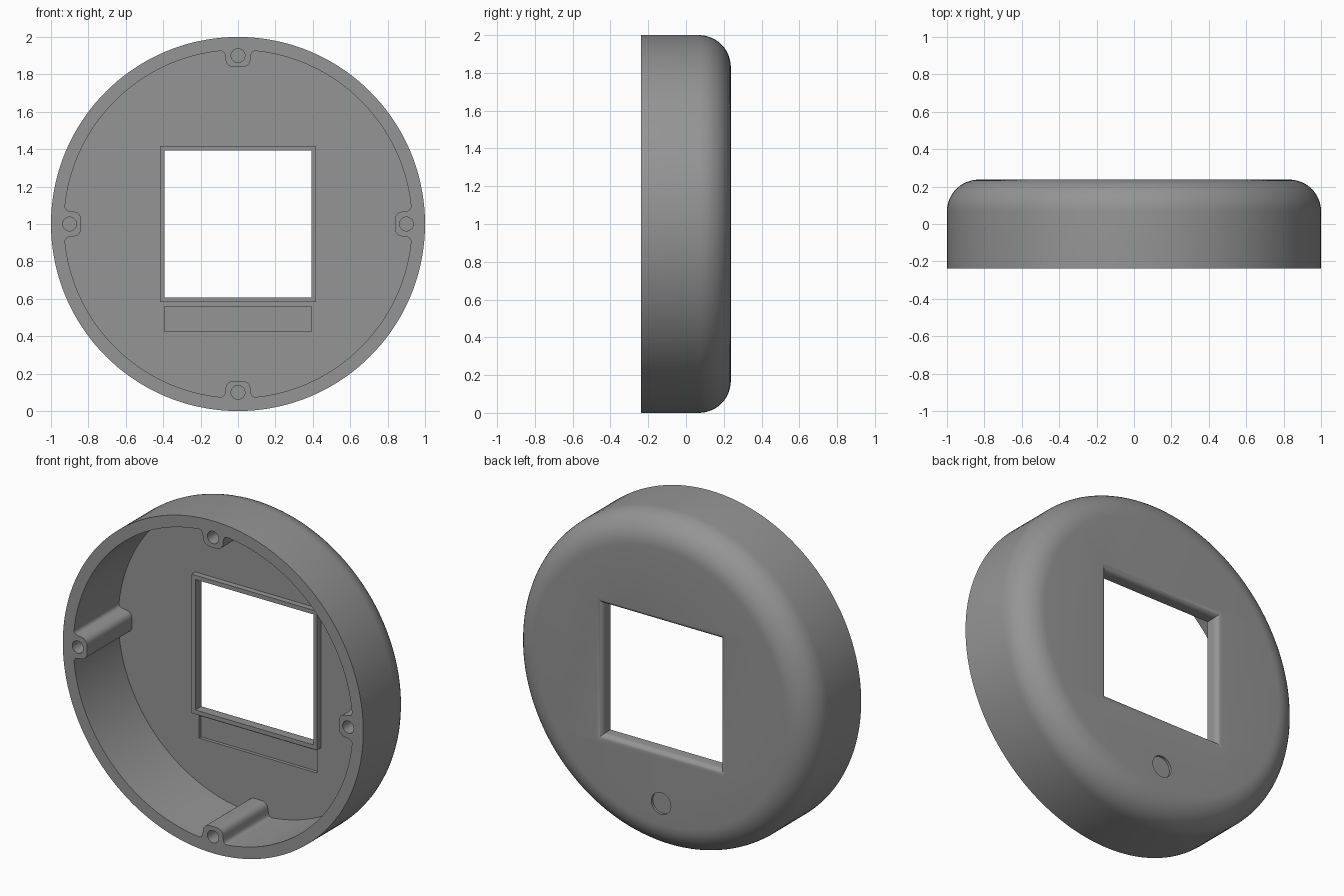
import bpy, bmesh, math
from mathutils import Vector

if "Cube" in bpy.data.objects:
    bpy.data.objects.remove(bpy.data.objects["Cube"])

BACK, FRONT, FLOOR = 0.2375, -0.2375, 0.19
CZ = 1.0  # height of the housing axis

grey = bpy.data.materials.new("plain grey")
grey.diffuse_color = (0.3, 0.3, 0.3, 1)
grey.use_nodes = True
grey.node_tree.nodes["Principled BSDF"].inputs["Base Color"].default_value = grey.diffuse_color


def loft(name, sections):
    """Closed solid through sections [(list of (x, z), y), ...]."""
    bm = bmesh.new()
    rings = [[bm.verts.new((x, y, z + CZ)) for x, z in pts] for pts, y in sections]
    n = len(rings[0])
    for a, b in zip(rings, rings[1:]):
        for i in range(n):
            j = (i + 1) % n
            bm.faces.new((a[i], a[j], b[j], b[i]))
    bm.faces.new(rings[0][::-1])
    bm.faces.new(rings[-1])
    bmesh.ops.recalc_face_normals(bm, faces=bm.faces)
    me = bpy.data.meshes.new(name)
    bm.to_mesh(me)
    bm.free()
    me.materials.append(grey)
    ob = bpy.data.objects.new(name, me)
    bpy.context.collection.objects.link(ob)
    return ob


def circle(r, n, cx=0, cz=0):
    return [(cx + r * math.cos(2 * math.pi * i / n), cz + r * math.sin(2 * math.pi * i / n))
            for i in range(n)]


def rect(x0, x1, z0, z1):
    return [(x0, z0), (x1, z0), (x1, z1), (x0, z1)]


def square(h):
    return rect(-h, h, -h, h)


def combine(target, tool, operation='DIFFERENCE'):
    mod = target.modifiers.new("cut", 'BOOLEAN')
    mod.operation, mod.object, mod.solver = operation, tool, 'EXACT'
    dg = bpy.context.evaluated_depsgraph_get()
    me = bpy.data.meshes.new_from_object(target.evaluated_get(dg))
    target.modifiers.clear()
    target.data = me
    bpy.data.objects.remove(tool)


# Round shell with a rounded back edge
R = 0.17
sections = [(circle(1, 144), FRONT)]
for i in range(13):
    t = math.pi / 2 * i / 12
    sections.append((circle(1 - R + R * math.cos(t), 144), BACK - R + R * math.sin(t)))
housing = loft("round_housing", sections)

# Cavity outline: circular wall interrupted by four screw bosses
half = [(0.092, 0.9255), (0.082, 0.923), (0.074, 0.916), (0.070, 0.906), (0.067, 0.885)]
for i in range(1, 7):  # rounded boss nose
    t = math.pi / 2 * i / 6
    half.append((0.025 + 0.041 * math.cos(t), 0.88 - 0.041 * math.sin(t)))
notch = half + [(-a, r) for a, r in reversed(half)]
outline = []
for k in range(4):
    ang = k * math.pi / 2
    c, s = math.cos(ang), math.sin(ang)
    outline += [(r * c + a * s, r * s - a * c) for a, r in notch]
    for i in range(1, 32):  # wall arc to the next boss
        t = ang + 0.1 + (math.pi / 2 - 0.2) * i / 32
        outline.append((0.93 * math.cos(t), 0.93 * math.sin(t)))
combine(housing, loft("cavity", [(outline, FRONT - 0.1), (outline, FLOOR)]))

# Raised rim around the window, inside the cavity
combine(housing, loft("window_rim", [(square(0.418), 0.155), (square(0.418), 0.215)]), 'UNION')

# Window opening, rounded outwards at the back
r = 0.035
win = [(square(0.3925), 0.0)]
for i in range(9):
    t = math.pi / 2 * i / 8
    win.append((square(0.3925 + r * (1 - math.cos(t))), BACK - r + r * math.sin(t)))
win.append((square(0.3925 + r), BACK + 0.1))
combine(housing, loft("window", win))

# Shallow pocket below the window
strip = rect(-0.3925, 0.3925, -0.575, -0.44)
combine(housing, loft("pocket", [(strip, 0.1), (strip, FLOOR + 0.02)]))

# Round dimple on the back
dot = circle(0.065, 40, 0, -0.70)
combine(housing, loft("dimple", [(dot, BACK - 0.015), (dot, BACK + 0.1)]))

# Screw holes in the bosses
for x, z in ((0.9, 0), (-0.9, 0), (0, 0.9), (0, -0.9)):
    hole = circle(0.037, 32, x, z)
    combine(housing, loft("screw_hole", [(hole, FRONT - 0.1), (hole, FRONT + 0.25)]))

bpy.ops.object.select_all(action='DESELECT')
housing.select_set(True)
bpy.context.view_layer.objects.active = housing
bpy.ops.object.shade_smooth_by_angle(angle=math.radians(30))
